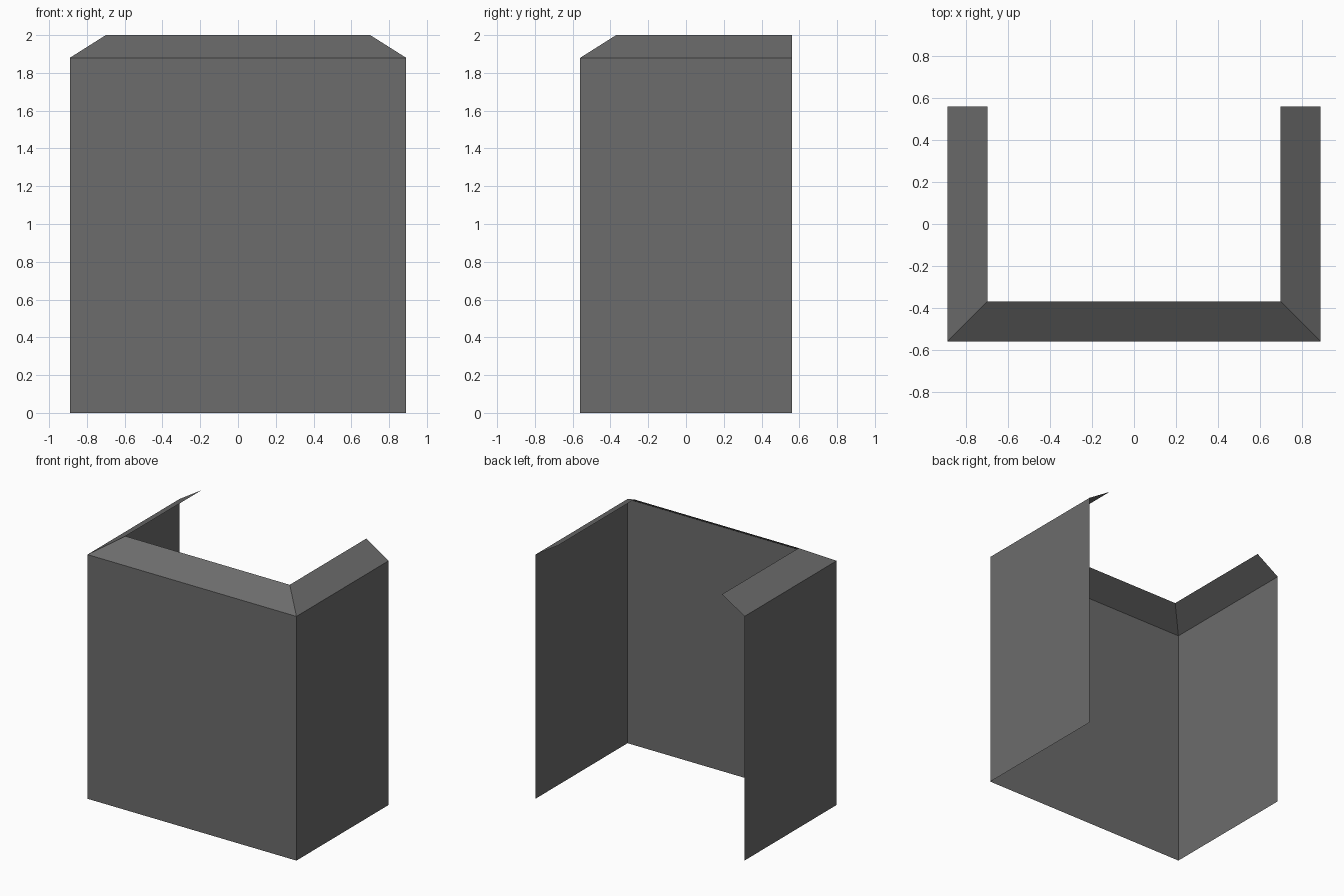
import bpy, bmesh

if "Cube" in bpy.data.objects:
    bpy.data.objects.remove(bpy.data.objects["Cube"])

W, D, H = 0.89, 0.56, 1.88      # half width, half depth, wall height
IN, TOP = 0.19, 2.0             # flange inset and top height

grey = bpy.data.materials.new("dark grey metal")
grey.diffuse_color = (0.15, 0.15, 0.15, 1)
grey.use_nodes = True
grey.node_tree.nodes["Principled BSDF"].inputs["Base Color"].default_value = grey.diffuse_color


def strip(name, lower, upper):
    """Thin open sheet between two U-shaped outlines."""
    bm = bmesh.new()
    a = [bm.verts.new(p) for p in lower]
    b = [bm.verts.new(p) for p in upper]
    for i in range(len(a) - 1):
        bm.faces.new((a[i], a[i + 1], b[i + 1], b[i]))
    me = bpy.data.meshes.new(name)
    bm.to_mesh(me)
    bm.free()
    me.materials.append(grey)
    ob = bpy.data.objects.new(name, me)
    bpy.context.collection.objects.link(ob)


def outline(inset, z):
    """U outline, open at the back."""
    x, y = W - inset, -D + inset
    return [(-x, D, z), (-x, y, z), (x, y, z), (x, D, z)]


# Three upright walls
strip("walls", outline(0, 0), outline(0, H))
# Sloping rim with mitred corners
strip("sloped_rim", outline(0, H), outline(IN, TOP))
